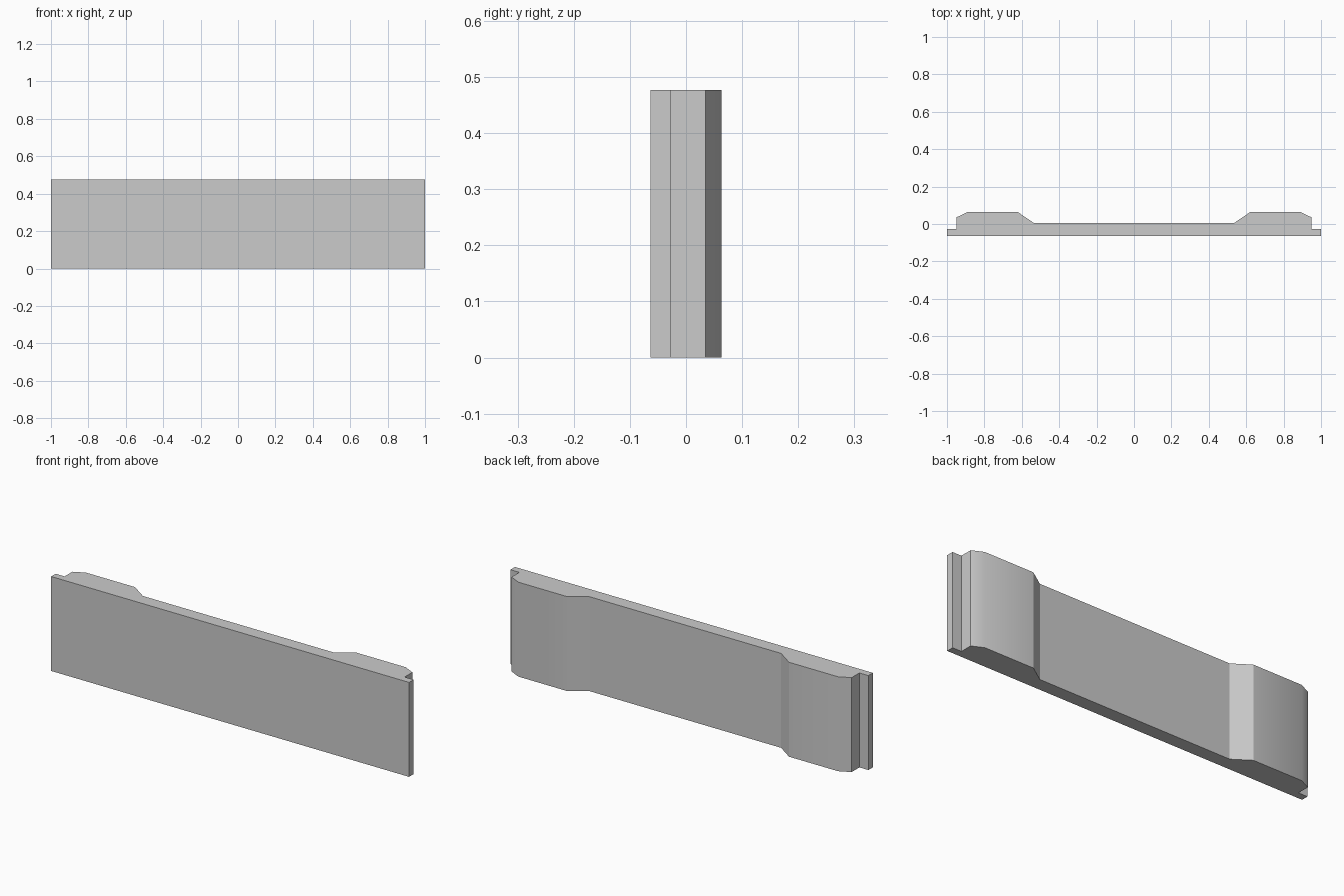
import bpy, bmesh, math

cube = bpy.data.objects.get("Cube")
if cube:
    bpy.data.objects.remove(cube, do_unlink=True)

HEIGHT = 0.477

# Plain grey material
grey = bpy.data.materials.new("plain_grey")
grey.use_nodes = True
colour = (0.6, 0.6, 0.6, 1)
grey.diffuse_color = colour
grey.node_tree.nodes["Principled BSDF"].inputs["Base Color"].default_value = colour

# Half of the plan outline: front edge, end lip, chamfered pad, thin middle
half = [(1, -0.063), (1, -0.027), (0.95, -0.027), (0.95, 0.035),
        (0.893, 0.063), (0.62, 0.063), (0.535, 0.005)]
outline = half + [(-x, y) for x, y in reversed(half)]

# Extrude the mirrored outline upwards into the panel
bm = bmesh.new()
base = bm.faces.new([bm.verts.new((x, y, 0)) for x, y in outline])
result = bmesh.ops.extrude_face_region(bm, geom=[base])
top_verts = [v for v in result["geom"] if isinstance(v, bmesh.types.BMVert)]
bmesh.ops.translate(bm, verts=top_verts, vec=(0, 0, HEIGHT))
bmesh.ops.recalc_face_normals(bm, faces=bm.faces)
mesh = bpy.data.meshes.new("panel")
bm.to_mesh(mesh)
bm.free()
mesh.materials.append(grey)

panel = bpy.data.objects.new("panel", mesh)
bpy.context.collection.objects.link(panel)

# Soften only the shallow pad chamfers
bpy.context.view_layer.objects.active = panel
panel.select_set(True)
bpy.ops.object.shade_smooth_by_angle(angle=math.radians(30))
